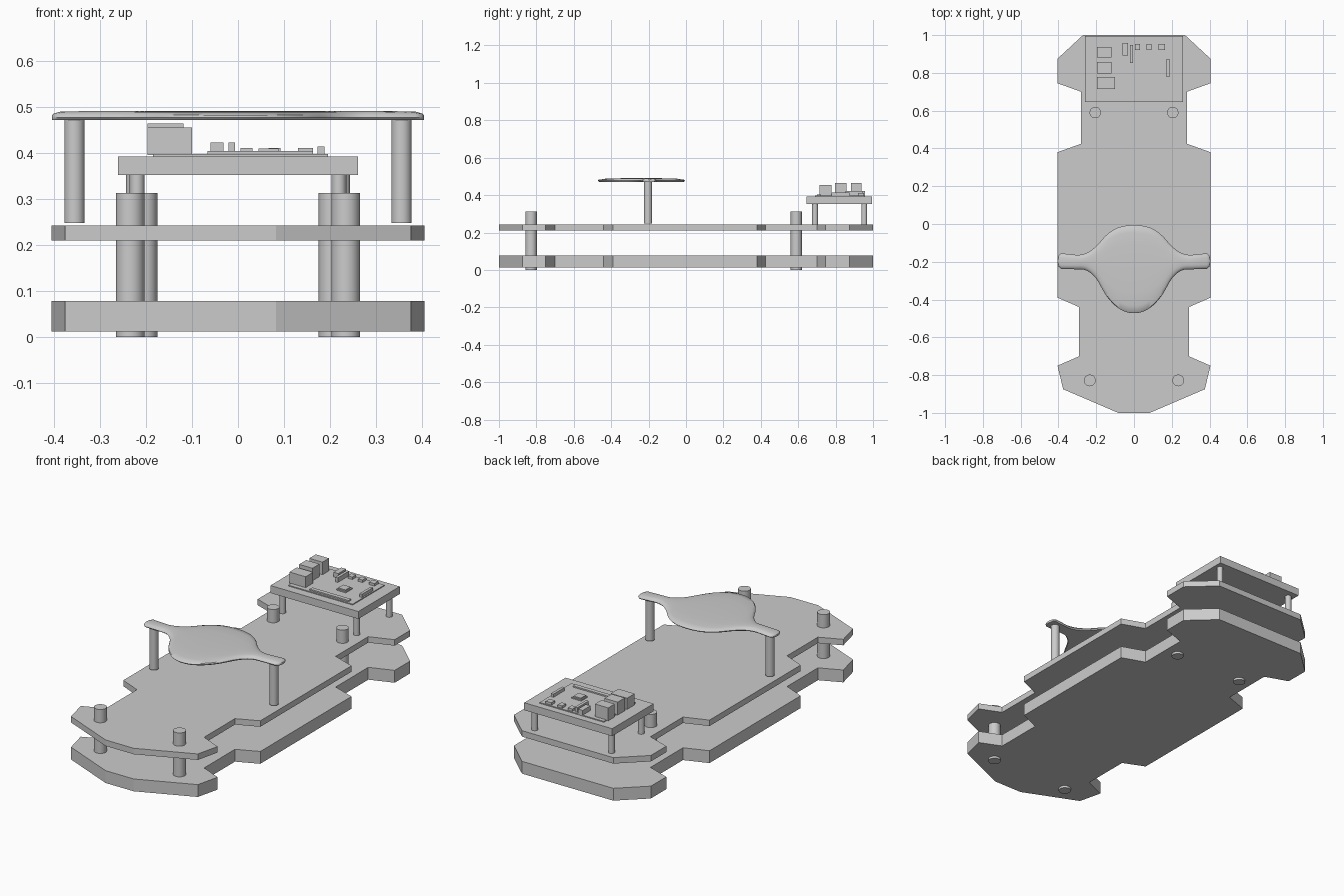
import bpy, bmesh, math

if "Cube" in bpy.data.objects:
    bpy.data.objects.remove(bpy.data.objects["Cube"])


def finish(name, bm, smooth=False):
    bmesh.ops.recalc_face_normals(bm, faces=bm.faces[:])
    me = bpy.data.meshes.new(name)
    bm.to_mesh(me)
    bm.free()
    ob = bpy.data.objects.new(name, me)
    bpy.context.collection.objects.link(ob)
    if smooth:
        bpy.ops.object.select_all(action='DESELECT')
        ob.select_set(True)
        bpy.context.view_layer.objects.active = ob
        bpy.ops.object.shade_smooth_by_angle(angle=math.radians(40))
    return ob


def box(name, x0, x1, y0, y1, z0, z1):
    bm = bmesh.new()
    bmesh.ops.create_cube(bm, size=1)
    for v in bm.verts:
        v.co = ((x0 + x1) / 2 + v.co.x * (x1 - x0),
                (y0 + y1) / 2 + v.co.y * (y1 - y0),
                (z0 + z1) / 2 + v.co.z * (z1 - z0))
    return finish(name, bm)


def post(name, x, y, r, z0, z1, sides=32):
    bm = bmesh.new()
    bmesh.ops.create_cone(bm, cap_ends=True, segments=sides, radius1=r, radius2=r, depth=z1 - z0)
    bmesh.ops.translate(bm, verts=bm.verts[:], vec=(x, y, (z0 + z1) / 2))
    return finish(name, bm, True)


# Two chassis plates from one mirrored half outline
half = [(0.27, 1.0), (0.405, 0.875), (0.405, 0.745), (0.28, 0.70), (0.28, 0.425),
        (0.405, 0.38), (0.405, -0.39), (0.29, -0.44), (0.29, -0.70),
        (0.405, -0.75), (0.375, -0.875), (0.083, -1.0)]
outline = half + [(-x, y) for x, y in reversed(half)]
for name, z0, z1 in (("lower_plate", 0.012, 0.078), ("upper_plate", 0.21, 0.242)):
    bm = bmesh.new()
    face = bm.faces.new([bm.verts.new((x, y, z0)) for x, y in outline])
    ext = bmesh.ops.extrude_face_region(bm, geom=[face])
    for v in ext["geom"]:
        if isinstance(v, bmesh.types.BMVert):
            v.co.z = z1
    finish(name, bm)

# Posts: plate spacers, canopy supports, circuit board legs
for side, s in (("left", -1), ("right", 1)):
    post(f"front_spacer_{side}", s * 0.234, -0.828, 0.031, 0, 0.313)
    post(f"rear_spacer_{side}", s * 0.205, 0.59, 0.03, 0, 0.313)
    post(f"canopy_post_{side}", s * 0.355, -0.203, 0.022, 0.248, 0.473)
    post(f"board_leg_front_{side}", s * 0.219, 0.69, 0.016, 0.242, 0.353, 16)
    post(f"board_leg_rear_{side}", s * 0.227, 0.953, 0.016, 0.242, 0.353, 16)

# Canopy: domed sections lofted along x; keys are (x, rear edge, front edge)
keys = [(0, -0.006, -0.472), (0.05, -0.010, -0.463), (0.1, -0.026, -0.432),
        (0.15, -0.062, -0.375), (0.2, -0.117, -0.29), (0.25, -0.153, -0.247),
        (0.3, -0.164, -0.240), (0.385, -0.155, -0.238), (0.399, -0.166, -0.226),
        (0.404, -0.188, -0.206)]


def catmull(a, b, c, d, t):
    return 0.5 * (2 * b + (c - a) * t + (2 * a - 5 * b + 4 * c - d) * t * t
                  + (3 * b - a - 3 * c + d) * t ** 3)


mirrored = [(-keys[1][0],) + keys[1][1:]] + keys
stations = []
for i in range(1, len(mirrored) - 1):
    if i >= 7:                                   # rounded tip uses straight steps
        stations.append(mirrored[i])
        continue
    p = [mirrored[i + k] for k in (-1, 0, 1, 2)]
    for t in (0, 0.25, 0.5, 0.75):
        x = p[1][0] + (p[2][0] - p[1][0]) * t
        stations.append((x,) + tuple(catmull(*[q[k] for q in p], t) for k in (1, 2)))
stations.append(keys[-1])
stations = [(-x, a, b) for x, a, b in reversed(stations[1:])] + stations

bm = bmesh.new()
rings = []
for x, rear, front in stations:
    c, w = (rear + front) / 2, (rear - front) / 2
    rim = min(1, max(0, (0.404 - abs(x)) / 0.03)) ** 0.5
    soft = min(w, 0.012)
    prof = [(-w + soft * 0.5, 0.471), (-w, 0.477), (-w + soft * 0.4, 0.482)]
    for t in (-0.85, -0.55, -0.2, 0.2, 0.55, 0.85):
        prof.append(((w - soft * 0.5) * t, 0.482 + rim * (0.004 + 0.0055 * (1 - t * t))))
    prof += [(w - soft * 0.4, 0.482), (w, 0.477), (w - soft * 0.5, 0.471)]
    rings.append([bm.verts.new((x, c + y, z)) for y, z in prof])
for r0, r1 in zip(rings, rings[1:]):
    for j in range(len(r0)):
        k = (j + 1) % len(r0)
        bm.faces.new((r0[j], r0[k], r1[k], r1[j]))
bm.faces.new(rings[0])
bm.faces.new(rings[-1])
finish("canopy", bm, True)

# Raised tray and circuit board with its components
box("board_tray", -0.26, 0.26, 0.645, 0.995, 0.352, 0.392)
box("circuit_board", -0.185, 0.195, 0.69, 0.958, 0.39, 0.397)
parts = [("network_socket", -0.196, -0.1, 0.714, 0.778, 0.455),
         ("twin_socket_a", -0.196, -0.118, 0.797, 0.857, 0.464),
         ("twin_socket_b", -0.196, -0.118, 0.882, 0.937, 0.464),
         ("pin_header", -0.066, 0.163, 0.70, 0.722, 0.404),
         ("main_chip_base", 0.038, 0.094, 0.776, 0.831, 0.403),
         ("main_chip_top", 0.044, 0.088, 0.782, 0.825, 0.409),
         ("audio_socket", -0.06, -0.032, 0.893, 0.958, 0.422),
         ("camera_connector", -0.021, -0.006, 0.852, 0.947, 0.422),
         ("small_socket_a", 0.005, 0.032, 0.92, 0.952, 0.41),
         ("small_socket_b", 0.066, 0.092, 0.92, 0.952, 0.41),
         ("small_socket_c", 0.13, 0.163, 0.92, 0.952, 0.41),
         ("display_connector", 0.173, 0.188, 0.778, 0.873, 0.414)]
for name, x0, x1, y0, y1, top in parts:
    box(name, x0, x1, y0, y1, 0.395, top)
